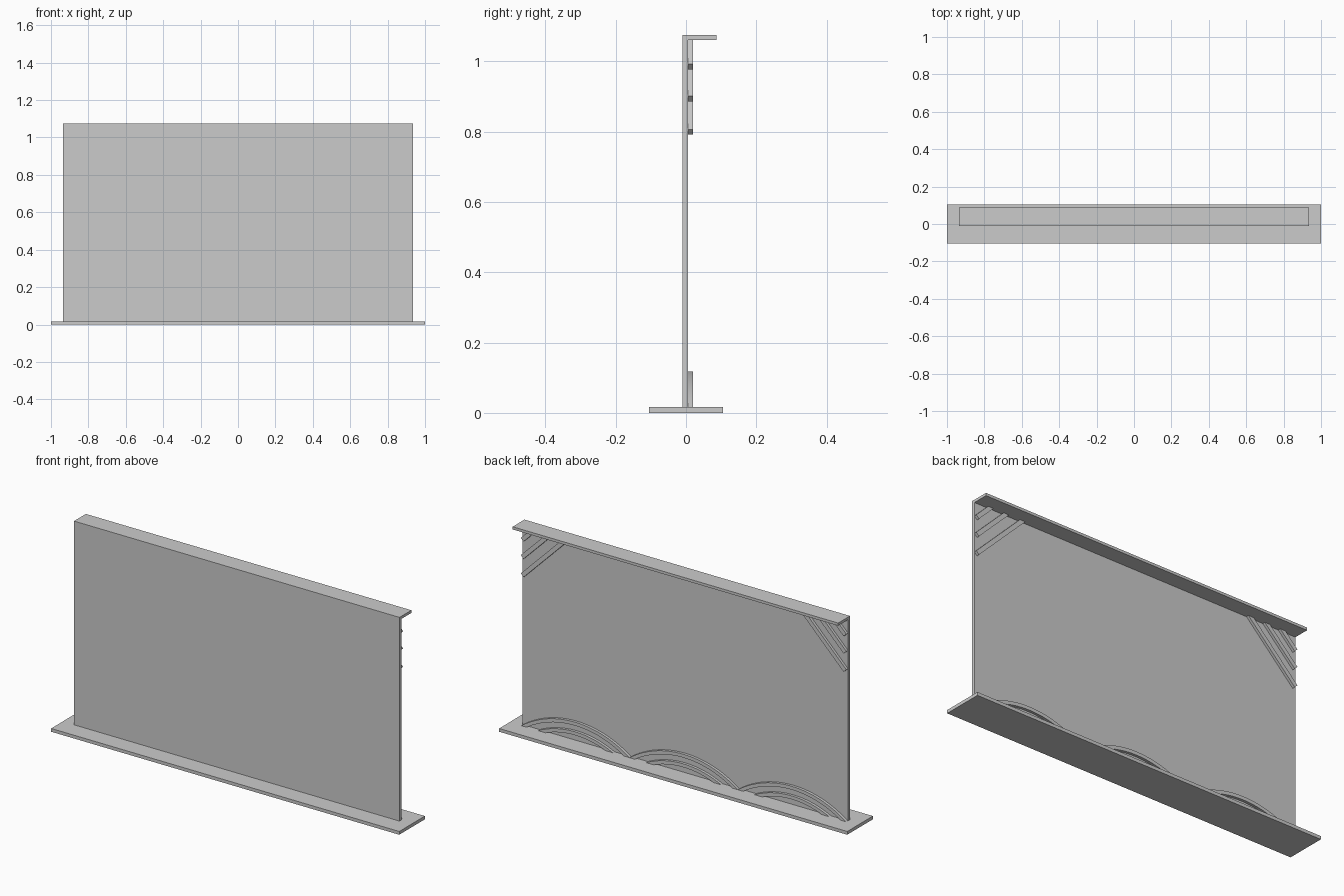
import bpy, bmesh
from math import sqrt, asin, sin, cos

if "Cube" in bpy.data.objects:
    bpy.data.objects.remove(bpy.data.objects["Cube"])

HALF = 0.935          # half width of the panel
BASE_TOP = 0.017
CAP_LOW = 1.061
BACK = 0.006          # rear face of the panel
RELIEF = 0.020        # rear face of the raised trim


def prism(name, pts, y0, y1):
    """Extrude an x-z outline from y0 to y1."""
    bm = bmesh.new()
    face = bm.faces.new([bm.verts.new((x, y0, z)) for x, z in pts])
    ext = bmesh.ops.extrude_face_region(bm, geom=[face])
    verts = [g for g in ext["geom"] if isinstance(g, bmesh.types.BMVert)]
    bmesh.ops.translate(bm, verts=verts, vec=(0, y1 - y0, 0))
    bmesh.ops.recalc_face_normals(bm, faces=bm.faces)
    me = bpy.data.meshes.new(name)
    bm.to_mesh(me)
    bm.free()
    ob = bpy.data.objects.new(name, me)
    bpy.context.collection.objects.link(ob)
    return ob


def box(name, hx, y0, y1, z0, z1):
    return prism(name, [(-hx, z0), (hx, z0), (hx, z1), (-hx, z1)], y0, y1)


# base plate, upright panel, overhanging top cap
box("base_plate", 1.0, -0.105, 0.105, 0, BASE_TOP)
box("panel", HALF, -0.01, BACK, BASE_TOP, CAP_LOW)
box("top_cap", HALF, -0.01, 0.087, CAP_LOW, 1.075)

# three diagonal bars in each upper corner, square-cut at the lower end
w = 0.022
for side, label in ((1, "right"), (-1, "left")):
    for i, d in enumerate((0.10, 0.19, 0.285)):
        s = w / sqrt(2)
        up = d - 2 * s
        pts = [(HALF - d, CAP_LOW), (HALF - up, CAP_LOW),
               (HALF, CAP_LOW - up), (HALF - s, CAP_LOW - up - s)]
        prism(f"corner_bar_{label}_{i + 1}",
              [(side * x, z) for x, z in pts], BACK, RELIEF)


def arch(name, cx, cz, r_out, r_in, n=24):
    """Raised circular band whose feet rest on the base plate."""
    pts = []
    for r, direction in ((r_out, 1), (r_in, -1)):
        half = sqrt(r * r - (BASE_TOP - cz) ** 2)
        a = asin(half / r) * direction
        for i in range(n + 1):
            t = -a + 2 * a * i / n
            pts.append((cx + r * sin(t), cz + r * cos(t)))
    ob = prism(name, pts, BACK, RELIEF)
    bpy.context.view_layer.objects.active = ob
    ob.select_set(True)
    bpy.ops.object.shade_smooth_by_angle()
    ob.select_set(False)


# three pairs of concentric arches along the foot of the panel
R = 0.53
for k in (-1, 0, 1):
    cx = k * 0.622
    arch(f"outer_arch_{k + 2}", cx, 0.118 - R, R, R - 0.018)
    arch(f"inner_arch_{k + 2}", cx, 0.118 - R, R - 0.050, R - 0.068)
